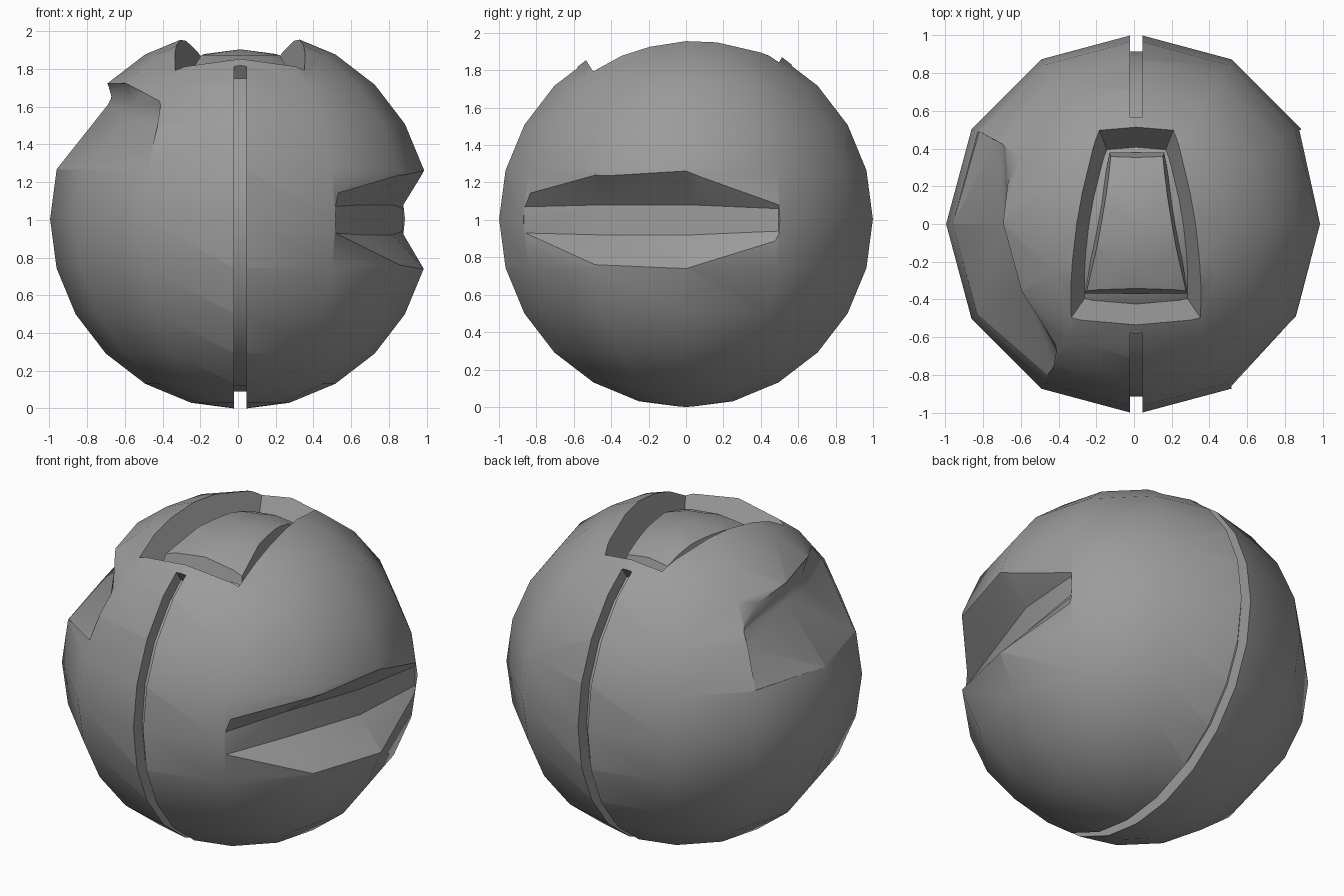
import bpy, bmesh, math
from mathutils import Vector

if "Cube" in bpy.data.objects:
    bpy.data.objects.remove(bpy.data.objects["Cube"])

CENTRE = Vector((0.012, 0, 1.004))
RADIUS = 1.008

grey = bpy.data.materials.new("stone_grey")
grey.use_nodes = True
grey.diffuse_color = (0.33, 0.33, 0.33, 1)
grey.node_tree.nodes["Principled BSDF"].inputs["Base Color"].default_value = grey.diffuse_color


def ball(name, radius):
    bpy.ops.mesh.primitive_uv_sphere_add(segments=12, ring_count=12, radius=radius, location=CENTRE)
    ob = bpy.context.object
    ob.name = name
    ob.data.materials.append(grey)
    return ob


def loft(name, sections):
    """Closed solid through matching rings of points."""
    bm = bmesh.new()
    rings = [[bm.verts.new(p) for p in s] for s in sections]
    n = len(rings[0])
    for a, b in zip(rings, rings[1:]):
        for i in range(n):
            j = (i + 1) % n
            bm.faces.new((a[i], a[j], b[j], b[i]))
    bm.faces.new(rings[0])
    bm.faces.new(rings[-1])
    bmesh.ops.recalc_face_normals(bm, faces=bm.faces)
    mesh = bpy.data.meshes.new(name)
    bm.to_mesh(mesh)
    bm.free()
    ob = bpy.data.objects.new(name, mesh)
    bpy.context.collection.objects.link(ob)
    mesh.materials.append(grey)
    ob.hide_render = True
    return ob


def boolean(target, cutter, operation="DIFFERENCE"):
    mod = target.modifiers.new("cut", "BOOLEAN")
    mod.operation, mod.object, mod.solver = operation, cutter, "EXACT"
    bpy.context.view_layer.objects.active = target
    bpy.ops.object.modifier_apply(modifier=mod.name)
    bpy.data.objects.remove(cutter)


def outward(p, k):
    return CENTRE + (Vector(p) - CENTRE) * k


def gash(name, stations):
    """Each station: upper rim, upper floor, lower floor, lower rim."""
    return loft(name, [[outward(s[0], 1.25), *map(Vector, s), outward(s[3], 1.25)] for s in stations])


def station(x, y, h, fx, fy, fh):
    return [(x, y, 1 + h), (fx, fy, 1 + fh), (fx, fy, 1 - fh), (x, y, 1 - h)]


# Main shell
shell = ball("shell", RADIUS)

# Seam groove running from the top front, under the ball, to the top back
angles = [math.radians(a) for a in [-235.5] + list(range(-225, 46, 15)) + [54.5]]
sections = []
for a in angles:
    d = Vector((0, -math.cos(a), math.sin(a)))
    sections.append([CENTRE + d * r + Vector((x, 0, 0))
                     for r, x in ((0.915, -0.033), (0.915, 0.033), (1.2, 0.033), (1.2, -0.033))])
boolean(shell, loft("seam_cutter", sections))

# Tapered hatch recess with walls aimed at the middle of the ball
rim = []
for x, y in ((-0.185, 0.5), (0.21, 0.5), (0.355, -0.5), (-0.335, -0.5)):
    dx = x - CENTRE.x
    rim.append(CENTRE + Vector((dx, y, math.sqrt(1 - dx * dx - y * y))))
boolean(shell, loft("hatch_cutter", [[outward(p, k) for p in rim] for k in (0.7, 1.25)]))

# Long gash on the left side
boolean(shell, gash("left_gash_cutter", [
    station(0.52, -0.87, 0.15, 0.515, -0.865, 0.07),
    station(0.885, -0.5, 0.262, 0.65, -0.46, 0.08),
    station(0.987, 0, 0.262, 0.82, 0.03, 0.08),
    station(0.88, 0.5, 0.115, 0.875, 0.495, 0.06)]))

# Slanted gash on the right shoulder
boolean(shell, gash("right_gash_cutter", [
    [(-0.41, -0.65, 1.63), (-0.41, -0.7, 1.56), (-0.42, -0.75, 1.5), (-0.46, -0.8, 1.36)],
    [(-0.59, -0.36, 1.72), (-0.56, -0.35, 1.61), (-0.58, -0.37, 1.53), (-0.83, -0.48, 1.27)],
    [(-0.69, 0, 1.72), (-0.67, 0, 1.65), (-0.69, 0, 1.61), (-0.96, 0, 1.27)],
    [(-0.65, 0.4, 1.65), (-0.69, 0.42, 1.58), (-0.73, 0.44, 1.49), (-0.82, 0.49, 1.27)]]))

# Core that forms the recess floor
core = ball("recess_floor", 0.8)
deep = 0.6
boolean(core, loft("floor_keeper", [[outward(p, k) for p in rim] for k in (deep, 1.25)]), "INTERSECT")

# Raised hatch panel with sloping sides
panel = ball("hatch_panel", 0.9)
outline = ((-0.12, 0.35), (0.15, 0.35), (0.265, -0.34), (-0.24, -0.34))
boolean(panel, loft("panel_keeper", [
    [(CENTRE.x + (x - CENTRE.x) * k, y * k, 1 + z) for x, y in outline]
    for z, k in ((0.733, 1.08), (0.96, 0.9))]), "INTERSECT")

# Smooth shading with crisp cut edges
bpy.ops.object.select_all(action="DESELECT")
for ob in (shell, core, panel):
    ob.select_set(True)
bpy.context.view_layer.objects.active = shell
bpy.ops.object.shade_smooth_by_angle(angle=math.radians(35))
